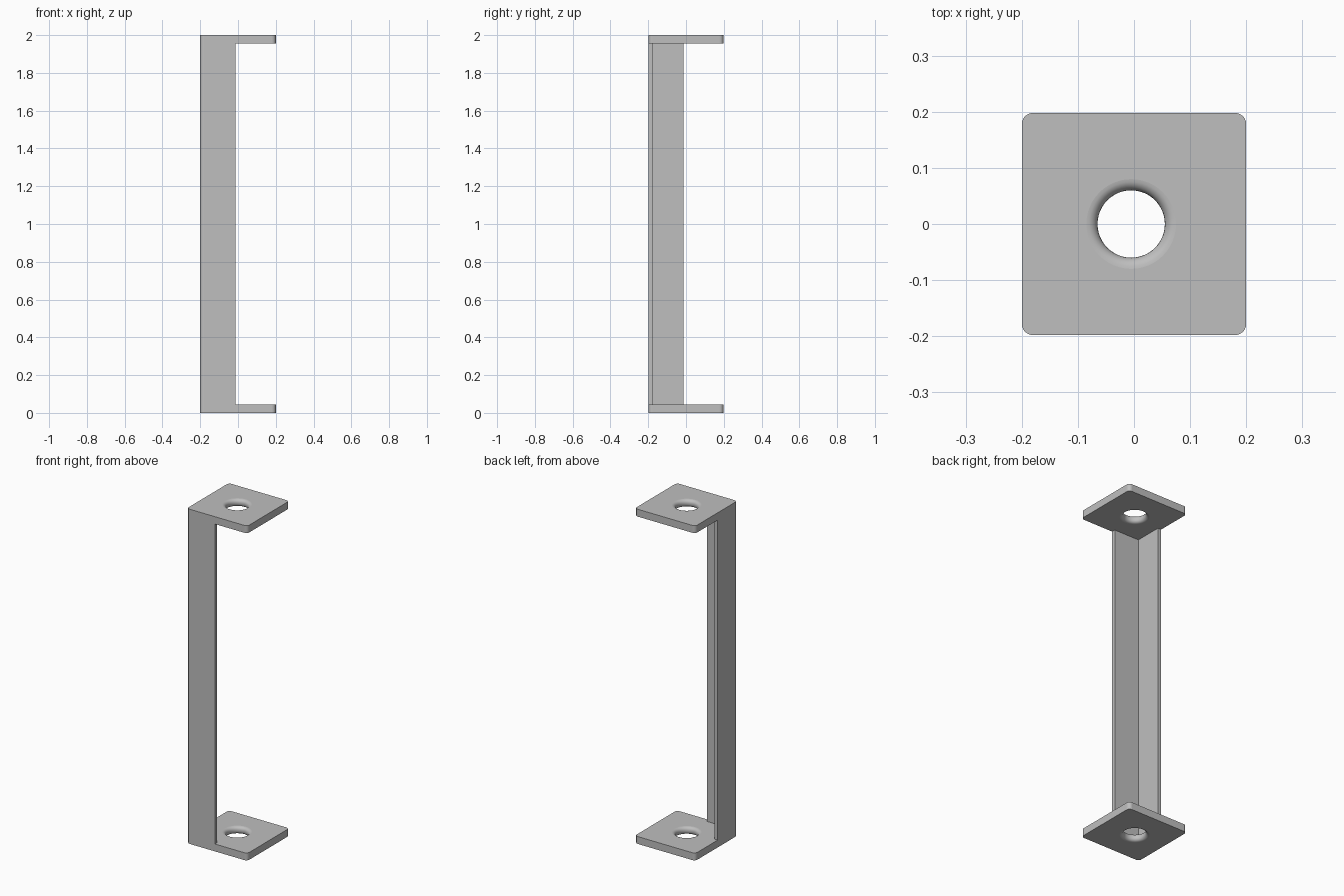
import bpy, bmesh, math

if "Cube" in bpy.data.objects:
    bpy.data.objects.remove(bpy.data.objects["Cube"])

HX, HY, H = 0.2, 0.198, 2.0        # half width, half depth, total height
PLATE = 0.044                      # plate thickness
WALL, LEG_END = 0.022, -0.014      # angle leg thickness and where the legs stop
CORNER, HOLE_R, FILLET = 0.02, 0.06, 0.02
HOLE_X = -0.005

steel = bpy.data.materials.new("grey steel")
steel.diffuse_color = (0.52, 0.52, 0.52, 1)
steel.use_nodes = True
steel.node_tree.nodes["Principled BSDF"].inputs["Base Color"].default_value = steel.diffuse_color


def corner(sx, sy, steps=6):
    """Rounded corner points, counter-clockwise, for the quadrant (sx, sy)."""
    start = {(1, 1): 0, (-1, 1): 90, (-1, -1): 180, (1, -1): 270}[(sx, sy)]
    cx, cy = sx * (HX - CORNER), sy * (HY - CORNER)
    return [(cx + CORNER * math.cos(math.radians(start + 90 * i / steps)),
             cy + CORNER * math.sin(math.radians(start + 90 * i / steps)))
            for i in range(steps + 1)]


def ring(bm, pts, z):
    return [bm.verts.new((x, y, z)) for x, y in pts]


def skin(bm, a, b, always_smooth=False):
    """Quads between two rings; short (curved) facets are smooth."""
    n = len(a)
    for i in range(n):
        j = (i + 1) % n
        f = bm.faces.new((a[i], a[j], b[j], b[i]))
        f.smooth = always_smooth or (a[i].co - a[j].co).length < 0.01


def loop_edges(bm, r):
    return [bm.edges.get((r[i], r[i - 1])) for i in range(len(r))]


def prism(name, outline, z0, z1, hole=False):
    bm = bmesh.new()
    low, high = ring(bm, outline, z0), ring(bm, outline, z1)
    skin(bm, low, high)
    caps = [loop_edges(bm, low), loop_edges(bm, high)]
    if hole:
        # Hole wall with rounded rims on both sides
        t, steps, sides = z1 - z0, 6, 48
        quarter = [math.pi / 2 * i / steps for i in range(steps + 1)]
        prof = [(HOLE_R + FILLET * (1 - math.sin(a)),
                 z0 + FILLET * (1 - math.cos(a))) for a in quarter]
        prof += [(r, 2 * z0 + t - z) for r, z in reversed(prof)]
        rings = [ring(bm, [(HOLE_X + r * math.cos(2 * math.pi * k / sides),
                            r * math.sin(2 * math.pi * k / sides))
                           for k in range(sides)], z) for r, z in prof]
        for a, b in zip(rings, rings[1:]):
            skin(bm, a, b, True)
        caps[0] += loop_edges(bm, rings[0])
        caps[1] += loop_edges(bm, rings[-1])
    # Flat end caps
    for edges in caps:
        bmesh.ops.triangle_fill(bm, edges=edges, use_beauty=True)
    for f in bm.faces:
        if abs(f.normal.z) > 0.999:
            f.smooth = False
    bmesh.ops.recalc_face_normals(bm, faces=bm.faces[:])
    me = bpy.data.meshes.new(name)
    bm.to_mesh(me)
    bm.free()
    me.materials.append(steel)
    ob = bpy.data.objects.new(name, me)
    bpy.context.collection.objects.link(ob)
    return ob


# End plates with a rounded hole
square = corner(1, 1) + corner(-1, 1) + corner(-1, -1) + corner(1, -1)
prism("bottom_plate", square, 0, PLATE, True)
prism("top_plate", square, H - PLATE, H, True)

# L-shaped upright along the front left corner
angle = corner(-1, -1) + [(LEG_END, -HY), (LEG_END, -HY + WALL),
                          (-HX + WALL, -HY + WALL), (-HX + WALL, LEG_END),
                          (-HX, LEG_END)]
prism("angle_upright", angle, PLATE, H - PLATE)
